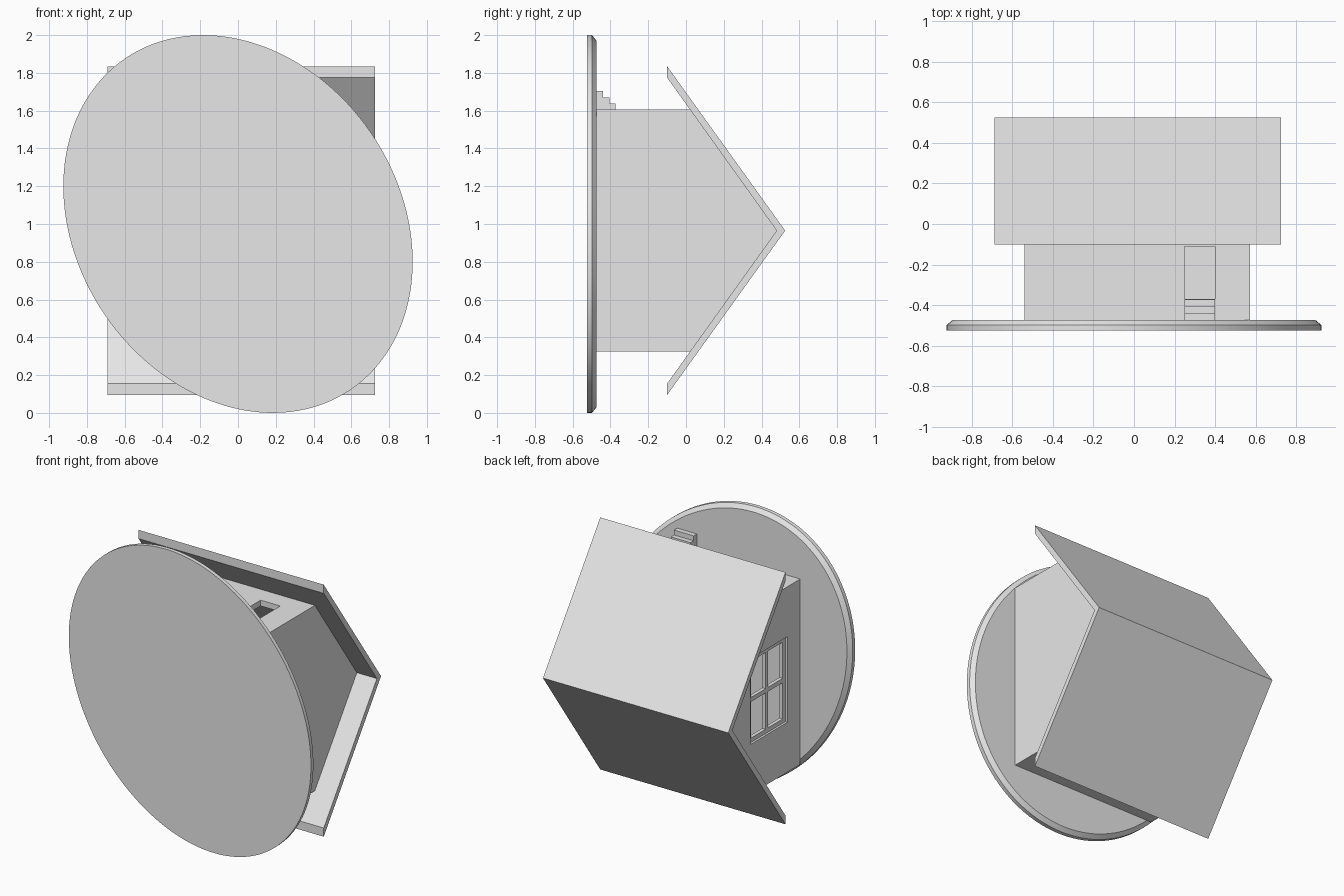
import bpy, bmesh, math

cube = bpy.data.objects.get("Cube")
if cube:
    bpy.data.objects.remove(cube, do_unlink=True)

grey = bpy.data.materials.new("light_grey")
grey.use_nodes = True
grey.diffuse_color = (0.8, 0.8, 0.8, 1)
grey.node_tree.nodes["Principled BSDF"].inputs["Base Color"].default_value = (0.8, 0.8, 0.8, 1)


def finish(name, bm):
    bmesh.ops.recalc_face_normals(bm, faces=bm.faces)
    mesh = bpy.data.meshes.new(name)
    bm.to_mesh(mesh)
    bm.free()
    mesh.materials.append(grey)
    obj = bpy.data.objects.new(name, mesh)
    bpy.context.collection.objects.link(obj)
    return obj


def prism(name, profile, x0, x1):
    """Extrude a closed (y, z) profile along x."""
    bm = bmesh.new()
    face = bm.faces.new([bm.verts.new((x0, y, z)) for y, z in profile])
    new = bmesh.ops.extrude_face_region(bm, geom=[face])["geom"]
    bmesh.ops.translate(bm, vec=(x1 - x0, 0, 0),
                        verts=[v for v in new if isinstance(v, bmesh.types.BMVert)])
    return finish(name, bm)


def box(name, x0, x1, y0, y1, z0, z1):
    return prism(name, [(y0, z0), (y1, z0), (y1, z1), (y0, z1)], x0, x1)


def cut(obj, cutter):
    cutter.hide_render = True
    mod = obj.modifiers.new("opening", "BOOLEAN")
    mod.operation = "DIFFERENCE"
    mod.solver = "EXACT"
    mod.object = cutter
    bpy.context.view_layer.objects.active = obj
    bpy.ops.object.modifier_apply(modifier=mod.name)
    bpy.data.objects.remove(cutter, do_unlink=True)


MID = 0.965            # ridge position in z
HALF = 0.64            # half width of the house
LEFT, RIGHT = -0.54, 0.572
FLOOR = -0.475
WALL = 0.04
SLOPE = 0.58 / 0.81


def house_profile(half, bottom, ridge):
    eave = ridge - half * SLOPE
    return [(bottom, MID - half), (eave, MID - half), (ridge, MID),
            (eave, MID + half), (bottom, MID + half)]


# Tilted oval base plate with a chamfered rim on the house side
bm = bmesh.new()
rings = []
tilt = math.radians(-55.7)
for y, inset in ((-0.525, 0), (-0.498, 0), (FLOOR, 0.028)):
    ring = []
    for i in range(128):
        t = math.tau * i / 128
        u, v = (1.061 - inset) * math.cos(t), (0.854 - inset) * math.sin(t)
        ring.append(bm.verts.new((u * math.cos(tilt) - v * math.sin(tilt), y,
                                  1 + u * math.sin(tilt) + v * math.cos(tilt))))
    rings.append(ring)
bm.faces.new(rings[0])
bm.faces.new(rings[-1])
for a, b in zip(rings, rings[1:]):
    for i in range(128):
        j = (i + 1) % 128
        bm.faces.new((a[i], a[j], b[j], b[i]))
base = finish("base_plate", bm)
bpy.ops.object.select_all(action="DESELECT")
base.select_set(True)
bpy.context.view_layer.objects.active = base
bpy.ops.object.shade_smooth_by_angle(angle=math.radians(25))

# Hollow gabled walls with a doorway and a window opening
walls = prism("house_walls", house_profile(HALF, FLOOR, 0.487), LEFT, RIGHT)
cut(walls, prism("room_cutter", house_profile(HALF - WALL, FLOOR - 0.1, 0.52),
                 LEFT + WALL, RIGHT - WALL))
cut(walls, box("door_cutter", 0.25, 0.40, -0.37, -0.11, MID + HALF - 0.1, MID + HALF + 0.1))
WY0, WY1, WZ0, WZ1 = -0.335, 0.07, 0.67, 1.26
cut(walls, box("window_cutter", LEFT - 0.1, LEFT + 0.1, WY0, WY1, WZ0, WZ1))

# Recessed window frame with four panes left open
FRAME = 0.03
frame = box("window_frame", LEFT + 0.015, LEFT + WALL, WY0, WY1, WZ0, WZ1)
wy, wz = (WY0 + WY1) / 2, (WZ0 + WZ1) / 2
for y0, y1 in ((WY0 + FRAME, wy - FRAME / 2), (wy + FRAME / 2, WY1 - FRAME)):
    for z0, z1 in ((WZ0 + FRAME, wz - FRAME / 2), (wz + FRAME / 2, WZ1 - FRAME)):
        cut(frame, box("pane_cutter", LEFT - 0.1, LEFT + 0.1, y0, y1, z0, z1))

# Folded roof slab with overhanging eaves
prism("roof", [(0.525, MID), (-0.10, MID + 0.87), (-0.10, MID + 0.81), (0.48, MID),
               (-0.10, MID - 0.81), (-0.10, MID - 0.87)], -0.69, 0.725)

# Door steps
WALL_Z = MID + HALF
steps = [(FLOOR, WALL_Z - 0.035)]
for i in range(3):
    top = -0.37 - 0.034 * (2 - i)
    steps.append((top, None))
outline = [(FLOOR, WALL_Z), (FLOOR, WALL_Z + 0.1)]
for i in range(3):
    top = -0.44 + 0.034 * i
    outline += [(top, WALL_Z + 0.1 - 0.034 * i), (top, WALL_Z + 0.1 - 0.034 * (i + 1))]
outline[-1] = (outline[-1][0], WALL_Z)
prism("door_steps", outline, 0.25, 0.40)
